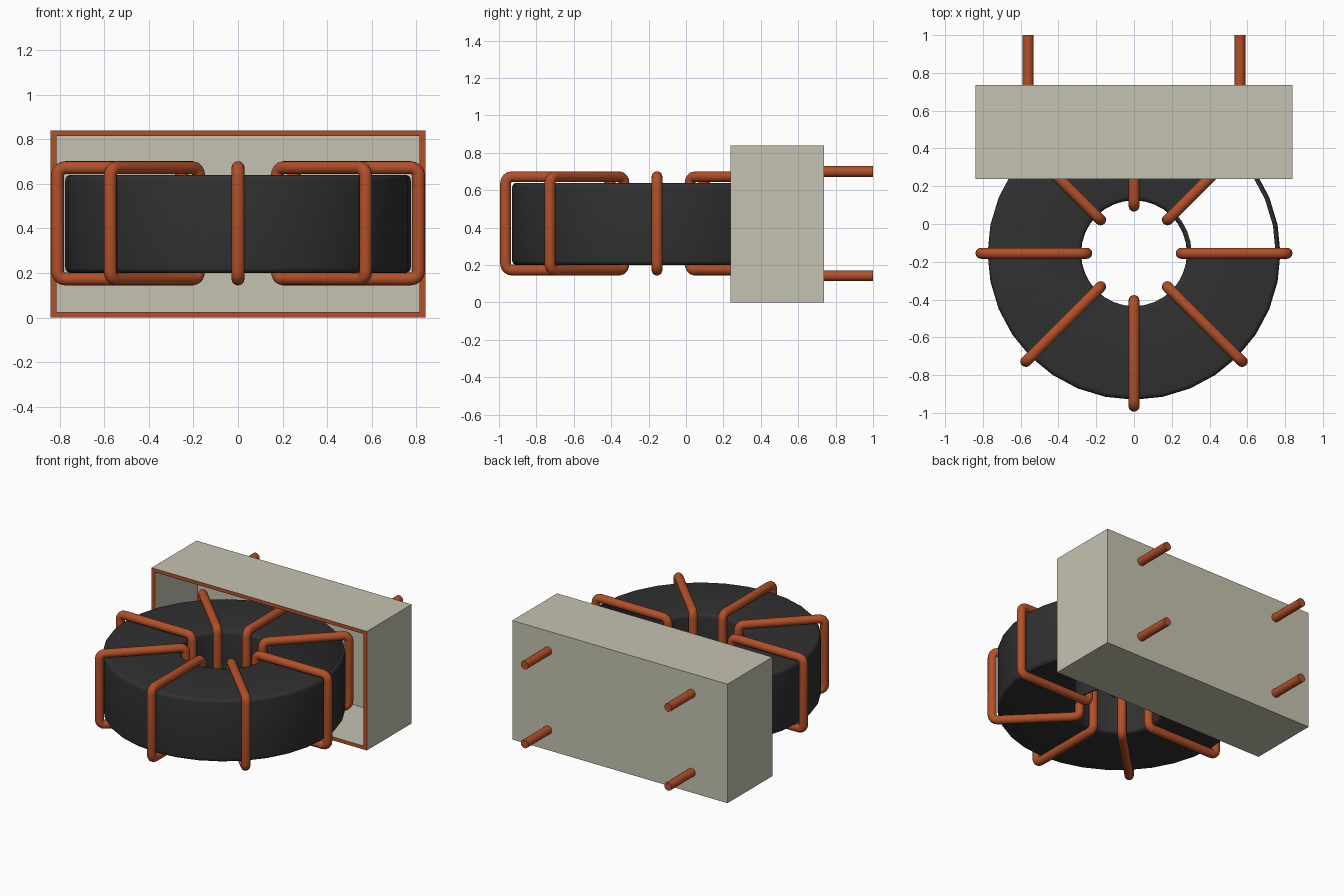
import bpy, bmesh
from math import sin, cos, pi, radians
from mathutils import Vector, Matrix

if "Cube" in bpy.data.objects:
    bpy.data.objects.remove(bpy.data.objects["Cube"])

CENTRE = Vector((0, -0.155, 0))
SEGMENTS = 32


def material(name, rgb):
    m = bpy.data.materials.new(name)
    m.use_nodes = True
    m.diffuse_color = (*rgb, 1)
    m.node_tree.nodes["Principled BSDF"].inputs["Base Color"].default_value = (*rgb, 1)
    return m


copper = material("copper", (0.45, 0.08, 0.022))
ferrite = material("dark ferrite", (0.03, 0.03, 0.03))
plastic = material("beige plastic", (0.56, 0.545, 0.44))


def add_mesh(name, bm, *mats, smooth=False):
    mesh = bpy.data.meshes.new(name)
    bm.to_mesh(mesh)
    bm.free()
    ob = bpy.data.objects.new(name, mesh)
    bpy.context.collection.objects.link(ob)
    for m in mats:
        mesh.materials.append(m)
    if smooth:
        bpy.ops.object.select_all(action='DESELECT')
        ob.select_set(True)
        bpy.context.view_layer.objects.active = ob
        bpy.ops.object.shade_smooth_by_angle(angle=radians(35))
    return ob


def rounded_rect(r0, r1, z0, z1, rad, steps=4):
    """Closed outline in the radius/height plane."""
    corners = [(r1 - rad, z1 - rad), (r0 + rad, z1 - rad),
               (r0 + rad, z0 + rad), (r1 - rad, z0 + rad)]
    return [Vector((cx + rad * cos(a), 0, cz + rad * sin(a)))
            for i, (cx, cz) in enumerate(corners)
            for a in [(i + k / steps) * pi / 2 for k in range(steps + 1)]]


def sweep(bm, rings, close_rings=True):
    """Skin a list of vertex rings."""
    n = len(rings[0])
    for i in range(len(rings) if close_rings else len(rings) - 1):
        a, b = rings[i], rings[(i + 1) % len(rings)]
        for j in range(n):
            bm.faces.new((a[j], b[j], b[(j + 1) % n], a[(j + 1) % n]))


# Ring core, with the flat faces open over one eighth turn
bm = bmesh.new()
outline = rounded_rect(0.28, 0.775, 0.2, 0.64, 0.025)
sweep(bm, [[bm.verts.new(Matrix.Rotation(2 * pi * s / SEGMENTS, 3, 'Z') @ p + CENTRE)
            for p in outline] for s in range(SEGMENTS)])
bmesh.ops.recalc_face_normals(bm, faces=bm.faces)
gap = []
for f in bm.faces:
    d = f.calc_center_median() - CENTRE
    if abs(f.normal.z) > 0.99 and 0 < d.y < d.x:
        gap.append(f)
bmesh.ops.delete(bm, geom=gap, context='FACES')
add_mesh("ring_core", bm, ferrite, smooth=True)

# Eight wire turns around the core
path = rounded_rect(0.25, 0.81, 0.173, 0.672, 0.035)
for t in range(8):
    bm = bmesh.new()
    rot = Matrix.Rotation(t * pi / 4, 3, 'Z')
    side = Vector((0, 1, 0))
    rings = []
    for i, p in enumerate(path):
        tangent = (path[(i + 1) % len(path)] - path[i - 1]).normalized()
        out = tangent.cross(side)
        rings.append([bm.verts.new(rot @ (p + 0.029 * (out * cos(a) + side * sin(a))) + CENTRE)
                      for a in [2 * pi * k / 16 for k in range(16)]])
    sweep(bm, rings)
    bmesh.ops.recalc_face_normals(bm, faces=bm.faces)
    add_mesh(f"wire_turn_{t + 1}", bm, copper, smooth=True)

# Housing box, open at the front with a copper rim
bm = bmesh.new()
bmesh.ops.create_cube(bm, size=1)
bmesh.ops.scale(bm, vec=(1.68, 0.5, 0.84), verts=bm.verts)
bmesh.ops.translate(bm, vec=(0, 0.487, 0.42), verts=bm.verts)
front = [f for f in bm.faces if f.normal.y < -0.9]
bmesh.ops.delete(bm, geom=front, context='FACES')
housing = add_mesh("housing", bm, plastic, copper)
shell = housing.modifiers.new("shell", 'SOLIDIFY')
shell.thickness = 0.025
shell.offset = -1
shell.use_even_offset = True
shell.material_offset_rim = 1

# Four connection pins at the back
for side, x in (("right", -0.56), ("left", 0.56)):
    for level, z in (("lower", 0.143), ("upper", 0.7)):
        bm = bmesh.new()
        bmesh.ops.create_cone(bm, cap_ends=True, segments=16, radius1=0.029,
                              radius2=0.029, depth=0.28)
        bmesh.ops.rotate(bm, matrix=Matrix.Rotation(pi / 2, 3, 'X'), verts=bm.verts)
        bmesh.ops.translate(bm, vec=(x, 0.86, z), verts=bm.verts)
        add_mesh(f"{level}_{side}_pin", bm, copper, smooth=True)
